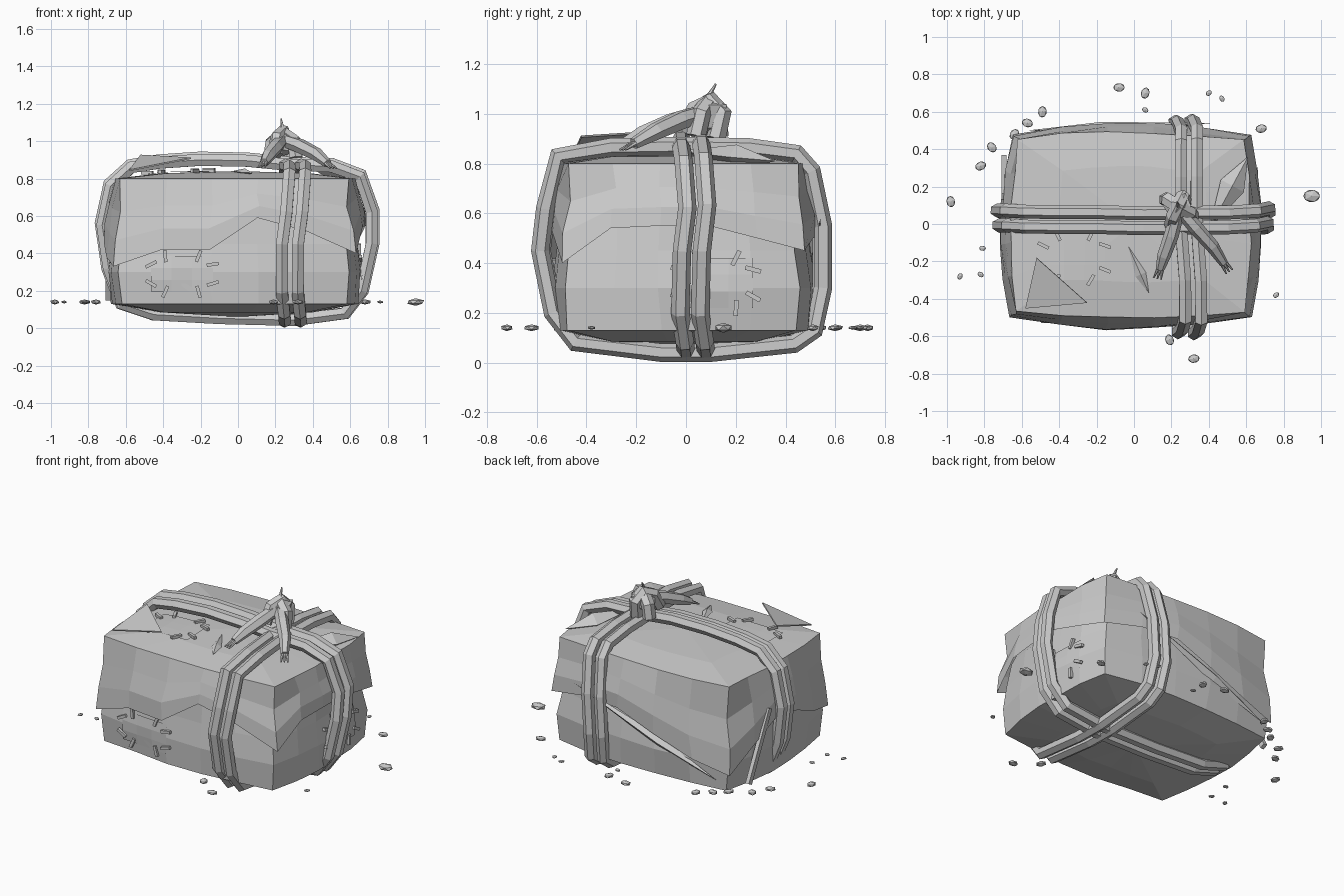
import bpy, bmesh, math, random
from mathutils import Vector, Matrix
from mathutils.bvhtree import BVHTree

random.seed(4)
default_cube = bpy.data.objects.get("Cube")
if default_cube:
    bpy.data.objects.remove(default_cube)

clay = bpy.data.materials.new("plain grey")
clay.use_nodes = True
GREY = (0.6, 0.6, 0.6, 1)
clay.diffuse_color = GREY
clay.node_tree.nodes["Principled BSDF"].inputs["Base Color"].default_value = GREY


def add_mesh(name, bm, fix=True):
    if fix:
        bmesh.ops.recalc_face_normals(bm, faces=bm.faces)
    mesh = bpy.data.meshes.new(name)
    bm.to_mesh(mesh)
    bm.free()
    mesh.materials.append(clay)
    obj = bpy.data.objects.new(name, mesh)
    bpy.context.collection.objects.link(obj)
    return obj


# Bulging rectangular outline shared by the bundle and its cover
CORNERS = [Vector(c) for c in ((-.65, -.49), (.61, -.49), (.61, .465), (-.64, .475))]
STEPS = 5


def outline(bulge):
    pts = []
    for k in range(4):
        a, b = CORNERS[k], CORNERS[(k + 1) % 4]
        out = Vector((b.y - a.y, a.x - b.x)).normalized()
        for i in range(STEPS):
            t = i / STEPS
            pts.append(a.lerp(b, t) + out * bulge * 4 * t * (1 - t))
    return pts


def loft(name, rows, tip, rough):
    """rows: (scale, side bulge, list of heights); tip: height of the closing point."""
    bm = bmesh.new()
    rings = []
    for scale, bulge, heights in rows:
        rings.append([bm.verts.new((p.x * scale + random.uniform(-rough, rough),
                                    p.y * scale + random.uniform(-rough, rough), z))
                      for p, z in zip(outline(bulge), heights)])
    n = 4 * STEPS
    for r, s in zip(rings, rings[1:]):
        for i in range(n):
            bm.faces.new((r[i], r[(i + 1) % n], s[(i + 1) % n], s[i]))
    top = bm.verts.new((0, 0, tip))
    for i in range(n):
        bm.faces.new((rings[-1][i], rings[-1][(i + 1) % n], top))
    return add_mesh(name, bm)


N = 4 * STEPS
bundle = loft("bundle", [(.85, .05, [.7] * N), (.92, .06, [.6] * N), (.95, .065, [.45] * N),
                         (.98, .065, [.3] * N), (.965, .055, [.13] * N),
                         (.6, .05, [.085] * N)], .06, .008)

# Ragged cloth cover over the upper half
HEM = [.33, .42, .42, .59, .52, .40, .54, .55, .55, .50,
       .45, .50, .50, .40, .30, .24, .38, .50, .46, .38]
rows = [(s, b, [h + (.8 - h) * t for h in HEM])
        for t, s, b in ((0, 1.02, .062), (.3, 1, .068), (.62, .965, .066), (1, .965, .035))]
cover = loft("cloth_cover", rows + [(.6, .035, [.828] * N)], .84, .009)

# Surface lookup for laying details on the cloth
trees = []
for obj in (bundle, cover):
    trees.append(BVHTree.FromPolygons([v.co for v in obj.data.vertices],
                                      [p.vertices[:] for p in obj.data.polygons]))


def lay(point, normal):
    start = point + normal * 2
    hits = [t.ray_cast(start, -normal) for t in trees]
    return min((h for h in hits if h[0]), key=lambda h: h[3])[0]


def tube(name, points, radius, closed=False, taper=None):
    curve = bpy.data.curves.new(name, "CURVE")
    curve.dimensions = "3D"
    curve.bevel_depth = radius
    curve.bevel_resolution = 1
    curve.use_fill_caps = not closed
    line = curve.splines.new("POLY")
    line.points.add(len(points) - 1)
    for i, p in enumerate(points):
        line.points[i].co = (*p, 1)
        line.points[i].radius = taper[i] if taper else 1
    line.use_cyclic_u = closed
    line.use_smooth = False
    curve.materials.append(clay)
    obj = bpy.data.objects.new(name, curve)
    bpy.context.collection.objects.link(obj)
    bpy.ops.object.select_all(action="DESELECT")
    obj.select_set(True)
    bpy.context.view_layer.objects.active = obj
    bpy.ops.object.convert(target="MESH")
    bpy.ops.object.shade_flat()


# Doubled ropes: one pair runs lengthwise, one pair crosswise
LONG = [(-.57, .86), (-.42, .885), (-.2, .9), (.05, .895), (.25, .875), (.5, .865), (.65, .81),
        (.715, .62), (.715, .45), (.66, .2), (.57, .08), (.3, .045), (-.1, .055), (-.45, .075),
        (-.62, .13), (-.69, .32), (-.725, .55), (-.68, .76)]
CROSS = [(-.51, .83), (-.3, .865), (0, .87), (.25, .865), (.44, .84), (.5, .77), (.545, .55),
         (.545, .3), (.51, .13), (.43, .075), (.1, .04), (-.1, .04), (-.44, .08), (-.53, .2),
         (-.58, .45), (-.56, .62)]
for i, y in enumerate((-.012, .068)):
    tube(f"long_rope_{i + 1}",
         [(x * (1 + .012 * i), y + .018 * math.sin(9 * z + 2) * (1 if x > 0 else .4),
           z + .012 * i * (1 if z > .5 else 0)) for x, z in LONG], .037, True)
for i, x in enumerate((.25, .335)):
    tube(f"cross_rope_{i + 1}",
         [(x + .018 * math.sin(7 * z - 4) + (.02 * (z - .5) if y < 0 else -.015),
           y * (1 + .01 * i), z) for y, z in CROSS], .037, True)

# Knot: lumpy core, two crossing loops and a short spike
bm = bmesh.new()
bmesh.ops.create_icosphere(bm, subdivisions=1, radius=.08,
                           matrix=Matrix.Translation((.24, .09, .99)))
for v in bm.verts:
    v.co += Vector([random.uniform(-.015, .015) for _ in range(3)])
add_mesh("knot_core", bm)
tube("knot_loop_over", [(.2, -.01, .93), (.21, .04, 1.02), (.24, .1, 1.05),
                        (.26, .145, 1.0), (.27, .12, .9)], .04)
tube("knot_loop_side", [(.17, .13, .91), (.18, .13, .99), (.24, .09, 1.045),
                        (.3, .06, 1.0), (.31, .04, .91)], .04)
tube("knot_spike", [(.24, .08, 1.05), (.23, .12, 1.12)], .014, taper=[1, .3])

# Loose rope tails with frayed ends
for side, path in (("right", [(.23, .05, 1.0), (.2, -.06, .965), (.16, -.17, .92), (.14, -.24, .885)]),
                   ("left", [(.26, .06, 1.0), (.33, -.02, .975), (.42, -.12, .93), (.48, -.21, .88)])):
    tube(f"{side}_tail", path, .04, taper=[.9, 1, .9, .6])
    end = Vector(path[-1])
    ahead = (end - Vector(path[-2])).normalized()
    across = ahead.cross(Vector((0, 0, 1))).normalized()
    for j in (-1, 0, 1):
        tip = end + ahead * .06 + across * .02 * j
        tube(f"{side}_fray_{j + 2}", [end + across * .012 * j, tip], .01, taper=[1, .4])


def bar(name, center, along, normal, size):
    side = normal.cross(along)
    bm = bmesh.new()
    frame = Matrix((along, side, normal)).transposed().to_4x4()
    frame.translation = center
    bmesh.ops.create_cube(bm, size=1, matrix=frame @ Matrix.Diagonal((*size, 1)))
    add_mesh(name, bm)


# Stitched patches: thin cloth squares edged with short stitches
def patch(name, center, u, v, w, h):
    center, u, v = Vector(center), Vector(u), Vector(v)
    n = u.cross(v)
    bm = bmesh.new()
    grid = [[bm.verts.new(lay(center + u * w * (i / 3 - .5) + v * h * (j / 3 - .5), n) + n * .007)
             for i in range(4)] for j in range(4)]
    for j in range(3):
        for i in range(3):
            bm.faces.new((grid[j][i], grid[j][i + 1], grid[j + 1][i + 1], grid[j + 1][i]))
    add_mesh(f"{name}_patch", bm, False)
    for sign in (-1, 1):
        for k in (-1, 1):
            for edge, (a, b, la, lb) in enumerate(((u, v, w, h), (v, u, h, w))):
                spot = lay(center + a * sign * la / 2 + b * k * lb * .27, n) + n * .012
                lean = (a + b * random.uniform(-.6, .6)).normalized()
                bar(f"{name}_stitch_{edge}{sign + 1}{k + 1}", spot, lean, n, (.065, .018, .018))


patch("front", (-.3, 0, .29), (1, 0, 0), (0, 0, 1), .33, .19)
patch("side", (0, .12, .32), (0, 1, 0), (0, 0, 1), .3, .2)
patch("top", (-.32, -.18, 0), (1, 0, 0), (0, 1, 0), .33, .24)


# Cloth folds: flattened diamonds pointed at both ends
def fold(name, a, b, normal, width, lift):
    a, b, n = Vector(a), Vector(b), Vector(normal)
    side = (b - a).cross(n).normalized() * width / 2
    mid = a.lerp(b, .6)
    bm = bmesh.new()
    ends = [bm.verts.new(a), bm.verts.new(b)]
    belt = [bm.verts.new(mid + o) for o in (side, n * lift, -side, -n * lift)]
    for e in ends:
        for i in range(4):
            bm.faces.new((e, belt[i], belt[(i + 1) % 4]))
    add_mesh(name, bm)


fold("top_front_fold", (-.03, -.12, .84), (.08, -.37, .83), (0, 0, 1), .06, .02)
fold("top_corner_fold", (.4, -.03, .85), (.61, .36, .81), (0, 0, 1), .14, .05)
fold("back_fold", (.42, .54, .58), (-.57, .5, .2), (0, 1, 0), .07, .03)

# Loose triangular scrap standing off the top
bm = bmesh.new()
sheet = bm.faces.new([bm.verts.new(p) for p in
                      ((-.58, -.45, .84), (-.25, -.42, .905), (-.52, -.18, .92))])
bm.normal_update()
extruded = bmesh.ops.extrude_face_region(bm, geom=[sheet])["geom"]
bmesh.ops.translate(bm, vec=-sheet.normal * .008,
                    verts=[g for g in extruded if isinstance(g, bmesh.types.BMVert)])
add_mesh("top_scrap", bm)

# Leaning strip beside the end
bar("side_strip", Vector((-.695, .25, .36)), Vector((0, -.45, .89)).normalized(),
    Vector((-1, 0, 0)), (.46, .035, .025))

# Scattered pebbles
PEBBLES = [(-.08, .73), (.06, .7), (.06, .61), (.4, .7), (.47, .67), (.68, .51), (-.49, .6),
           (-.57, .54), (-.64, .48), (-.76, .41), (-.82, .31), (-.98, .12), (-.81, -.13),
           (-.93, -.28), (-.82, -.27), (.76, -.38), (.19, -.62), (.32, -.72), (.95, .15)]
SMALL = {2, 3, 4, 12, 13, 14, 15}
for i, (x, y) in enumerate(PEBBLES):
    r = .05 if i == len(PEBBLES) - 1 else .02 if i in SMALL else .034
    bm = bmesh.new()
    bmesh.ops.create_icosphere(bm, subdivisions=1, radius=r)
    turn = Matrix.Translation((x, y, .14)) @ Matrix.Rotation(i * 1.3 if r < .05 else 0, 4, "Z")
    bm.transform(turn @ Matrix.Diagonal((1, .75, .4, 1)))
    add_mesh(f"pebble_{i + 1}", bm)
